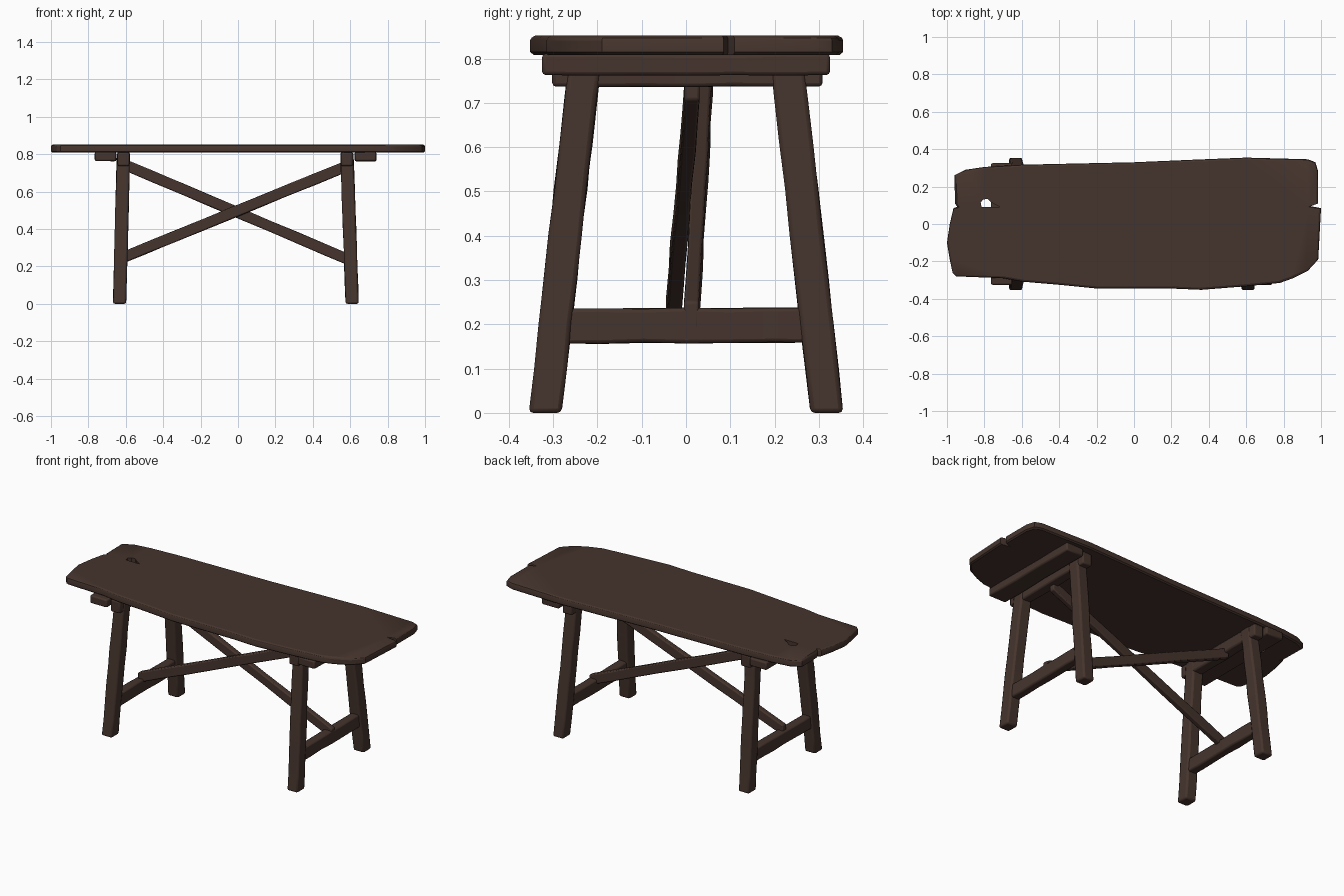
import bpy, bmesh, random
from mathutils import Vector

random.seed(4)
cube = bpy.data.objects.get("Cube")
if cube:
    bpy.data.objects.remove(cube, do_unlink=True)

wood = bpy.data.materials.new("dark_brown_wood")
wood.use_nodes = True
colour = (0.06, 0.034, 0.026, 1)
wood.diffuse_color = colour
shader = wood.node_tree.nodes["Principled BSDF"]
shader.inputs["Base Color"].default_value = colour
shader.inputs["Roughness"].default_value = 0.9


def finish(bm, name, bevel=0):
    """Turn a bmesh into a wooden object with softened edges."""
    bmesh.ops.recalc_face_normals(bm, faces=bm.faces)
    mesh = bpy.data.meshes.new(name)
    bm.to_mesh(mesh)
    bm.free()
    mesh.materials.append(wood)
    ob = bpy.data.objects.new(name, mesh)
    bpy.context.collection.objects.link(ob)
    if bevel:
        mod = ob.modifiers.new("worn_edges", "BEVEL")
        mod.width, mod.segments = bevel, 2
        mod.limit_method, mod.angle_limit = "ANGLE", 0.7
    bpy.ops.object.select_all(action="DESELECT")
    ob.select_set(True)
    bpy.context.view_layer.objects.active = ob
    bpy.ops.object.shade_smooth_by_angle(angle=0.5)
    return ob


def bridge(bm, lower, upper):
    n = len(lower)
    for i in range(n):
        j = (i + 1) % n
        bm.faces.new((lower[i], lower[j], upper[j], upper[i]))


def beam(name, start, end, u, v, rings=7, wobble=0.002, bevel=0.008):
    """Hand-hewn beam: a box swept from start to end, half sizes along u and v."""
    bm = bmesh.new()
    start, end, u, v = map(Vector, (start, end, u, v))
    last = None
    for k in range(rings):
        c = start.lerp(end, k / (rings - 1))
        ring = []
        for a, b in ((-1, -1), (1, -1), (1, 1), (-1, 1)):
            grow = [1 + random.uniform(-wobble, wobble) / w.length
                    if 0 < k < rings - 1 else 1 for w in (u, v)]
            ring.append(bm.verts.new(c + u * a * grow[0] + v * b * grow[1]))
        if last:
            bridge(bm, last, ring)
        else:
            bm.faces.new(ring)
        last = ring
    bm.faces.new(last)
    return finish(bm, name, bevel)


# Tabletop: worn plank outline with end splits and a knot hole
outline = [(-.96, .26), (-.9, .29), (-.8, .305), (-.6, .317), (0, .33),
           (.3, .343), (.6, .355), (.93, .346), (.97, .33), (.985, .28),
           (.985, .11), (.945, .095), (1, .085), (.985, -.19), (.93, -.25),
           (.85, -.29), (.78, -.315), (.6, -.333), (.36, -.352), (.2, -.345),
           (-.2, -.345), (-.4, -.325), (-.6, -.308), (-.7, -.29), (-.95, -.28),
           (-.97, -.26), (-.985, -.19), (-1, -.1), (-.985, 0), (-.965, .085),
           (-.945, .092), (-.957, .11)]
knot = [(-.815, .092), (-.72, .092), (-.762, .115), (-.78, .133), (-.805, .132), (-.82, .115)]


def ring_at(bm, points, z, inset=0):
    return [bm.verts.new((x * (1 - inset), y * (1 - 3 * inset), z)) for x, y in points]


bm = bmesh.new()
rings = [ring_at(bm, outline, z, inset)
         for z, inset in ((.808, .008), (.815, 0), (.841, 0), (.847, .003), (.852, .011))]
for low, high in zip(rings, rings[1:]):
    bridge(bm, low, high)
holes = [ring_at(bm, knot, z) for z in (.808, .852)]
bridge(bm, *holes)
for rim, hole in ((rings[0], holes[0]), (rings[-1], holes[1])):
    edges = [bm.edges.get((loop[i - 1], loop[i])) for loop in (rim, hole) for i in range(len(loop))]
    bmesh.ops.triangle_fill(bm, use_beauty=True, edges=edges)
finish(bm, "tabletop")

# Two trestles: splayed legs, top rail, lower stretcher and outer cleat
for side, foot_x, top_x, cleat_x in (("right", -.633, -.612, -.708), ("left", .61, .582, .682)):
    for end, s in (("front", -1), ("back", 1)):
        beam(f"{side}_{end}_leg", (foot_x, s * .318, 0), (top_x, s * .226, .81),
             (.035, 0, 0), (0, .037, 0), rings=9, bevel=.01)
    mid_x = foot_x + (top_x - foot_x) * .24
    beam(f"{side}_stretcher", (mid_x, -.29, .196), (mid_x, .29, .198),
         (.026, 0, 0), (0, 0, .039))
    beam(f"{side}_top_rail", (top_x, -.302, .773), (top_x, .308, .773),
         (.031, 0, 0), (0, 0, .036))
    beam(f"{side}_cleat", (cleat_x, -.325, .787), (cleat_x, .325, .787),
         (.057, 0, 0), (0, 0, .024))

# Crossed braces running side by side at the middle
beam("rising_brace", (-.64, -.028, .237), (.585, .014, .737),
     (0, .017, 0), (0, 0, .031), rings=9, bevel=.006)
beam("falling_brace", (-.61, .044, .745), (.63, .012, .22),
     (0, .017, 0), (0, 0, .031), rings=9, bevel=.006)
